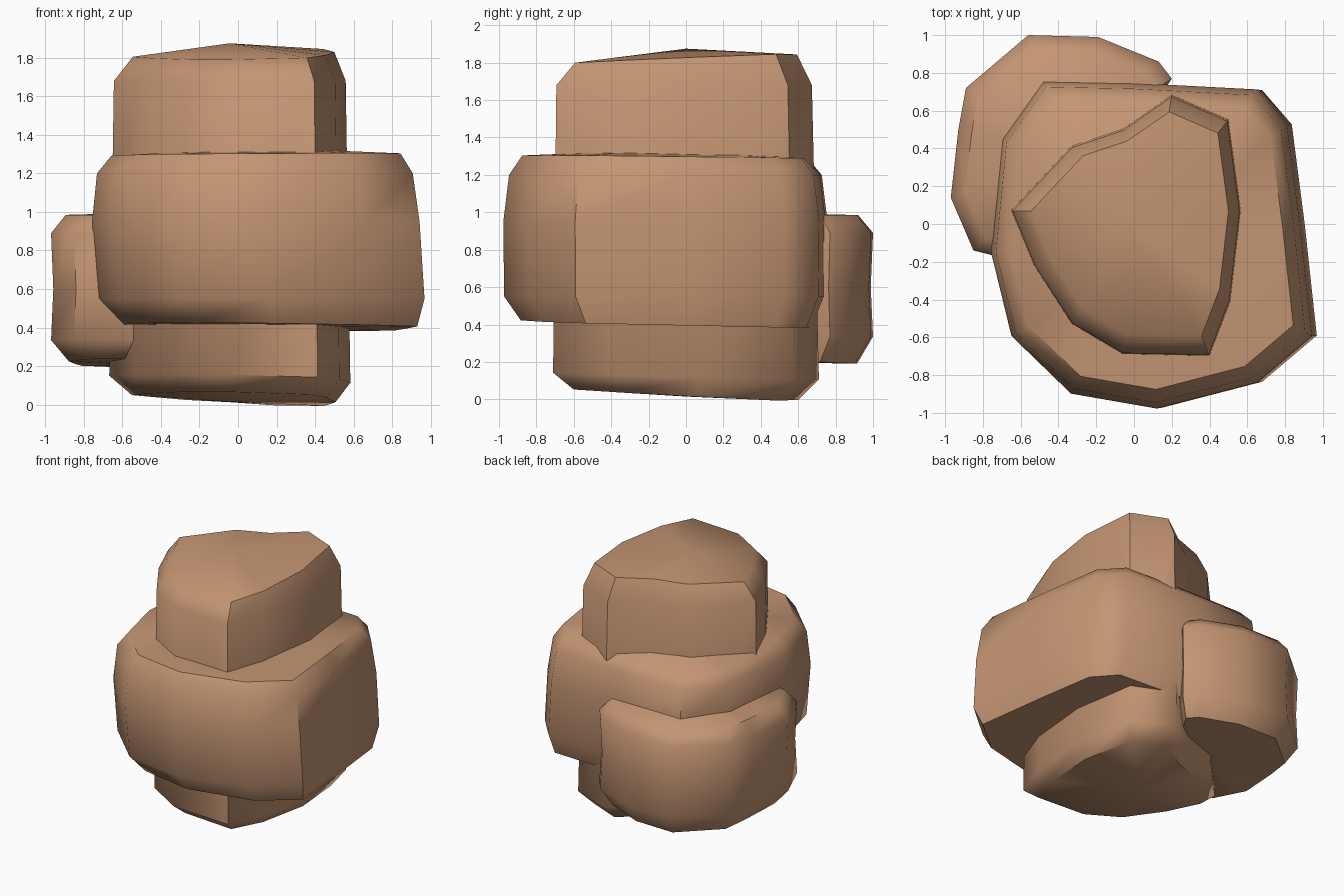
import bpy, bmesh, math

if "Cube" in bpy.data.objects:
    bpy.data.objects.remove(bpy.data.objects["Cube"])

stone = bpy.data.materials.new("sandstone brown")
stone.diffuse_color = (0.55, 0.30, 0.17, 1)
stone.use_nodes = True
stone.node_tree.nodes["Principled BSDF"].inputs["Base Color"].default_value = stone.diffuse_color


def make_rock(name, outline, rings, low_cap, high_cap):
    """Loft an outline through rings of (z, scale, dx, dy, tilt_x, tilt_y); caps are centre heights."""
    cx = (min(p[0] for p in outline) + max(p[0] for p in outline)) / 2
    cy = (min(p[1] for p in outline) + max(p[1] for p in outline)) / 2
    bm = bmesh.new()
    loops = []
    for z, s, dx, dy, tx, ty in rings:
        loops.append([bm.verts.new((cx + (x - cx) * s + dx, cy + (y - cy) * s + dy,
                                    z + tx * (x - cx) + ty * (y - cy))) for x, y in outline])
    n = len(outline)
    for a, b in zip(loops, loops[1:]):
        for i in range(n):
            j = (i + 1) % n
            bm.faces.new((a[i], a[j], b[j], b[i]))
    low = bm.verts.new((cx, cy, low_cap))
    high = bm.verts.new((cx, cy, high_cap))
    for i in range(n):
        j = (i + 1) % n
        bm.faces.new((low, loops[0][j], loops[0][i]))
        bm.faces.new((high, loops[-1][i], loops[-1][j]))
    bmesh.ops.recalc_face_normals(bm, faces=bm.faces[:])
    mesh = bpy.data.meshes.new(name)
    bm.to_mesh(mesh)
    bm.free()
    mesh.materials.append(stone)
    ob = bpy.data.objects.new(name, mesh)
    bpy.context.collection.objects.link(ob)
    bpy.ops.object.select_all(action='DESELECT')
    ob.select_set(True)
    bpy.context.view_layer.objects.active = ob
    bpy.ops.object.shade_smooth_by_angle(angle=math.radians(50))
    return ob


# Tall central rock, visible above and below the wide one
make_rock("tall_rock",
          [(-0.65, 0.08), (-0.53, -0.21), (-0.33, -0.52), (-0.06, -0.68), (0.40, -0.69),
           (0.51, -0.40), (0.565, 0.08), (0.50, 0.56), (0.20, 0.69), (-0.06, 0.51), (-0.33, 0.42)],
          [(0.035, 0.87, 0.02, 0, -0.03, -0.045), (0.135, 1.03, 0, 0, -0.03, -0.03),
           (1.68, 0.99, 0, -0.01, 0, 0), (1.815, 0.86, 0.02, 0, 0.02, 0.035)],
          0.015, 1.875)

# Wide middle rock
make_rock("wide_rock",
          [(0.13, -0.99), (0.67, -0.85), (0.965, -0.60), (0.90, 0.0), (0.83, 0.54), (0.67, 0.725),
           (0.0, 0.76), (-0.48, 0.77), (-0.70, 0.46), (-0.76, -0.15), (-0.65, -0.60), (-0.33, -0.91)],
          [(0.405, 0.89, 0.06, 0.01, -0.01, -0.02), (0.55, 0.98, 0.02, 0, 0, 0),
           (0.95, 0.985, -0.01, 0, 0, 0), (1.20, 0.95, -0.015, 0, 0, 0),
           (1.295, 0.87, -0.01, 0, 0.005, -0.01)],
          0.40, 1.335)

# Low rock leaning on the back left
make_rock("back_rock",
          [(-0.56, 1.0), (-0.89, 0.72), (-0.93, 0.50), (-0.97, 0.14), (-0.85, -0.14), (-0.53, -0.22),
           (-0.40, 0.0), (0.0, 0.45), (0.20, 0.77), (0.13, 0.86), (-0.19, 0.99)],
          [(0.215, 0.86, 0.01, 0, 0.0, -0.04), (0.335, 1.0, 0, 0, 0, 0), (0.60, 0.98, 0, 0, 0, 0),
           (0.89, 1.0, 0, 0, 0, 0), (0.985, 0.87, 0, 0, 0, 0)],
          0.20, 1.0)
